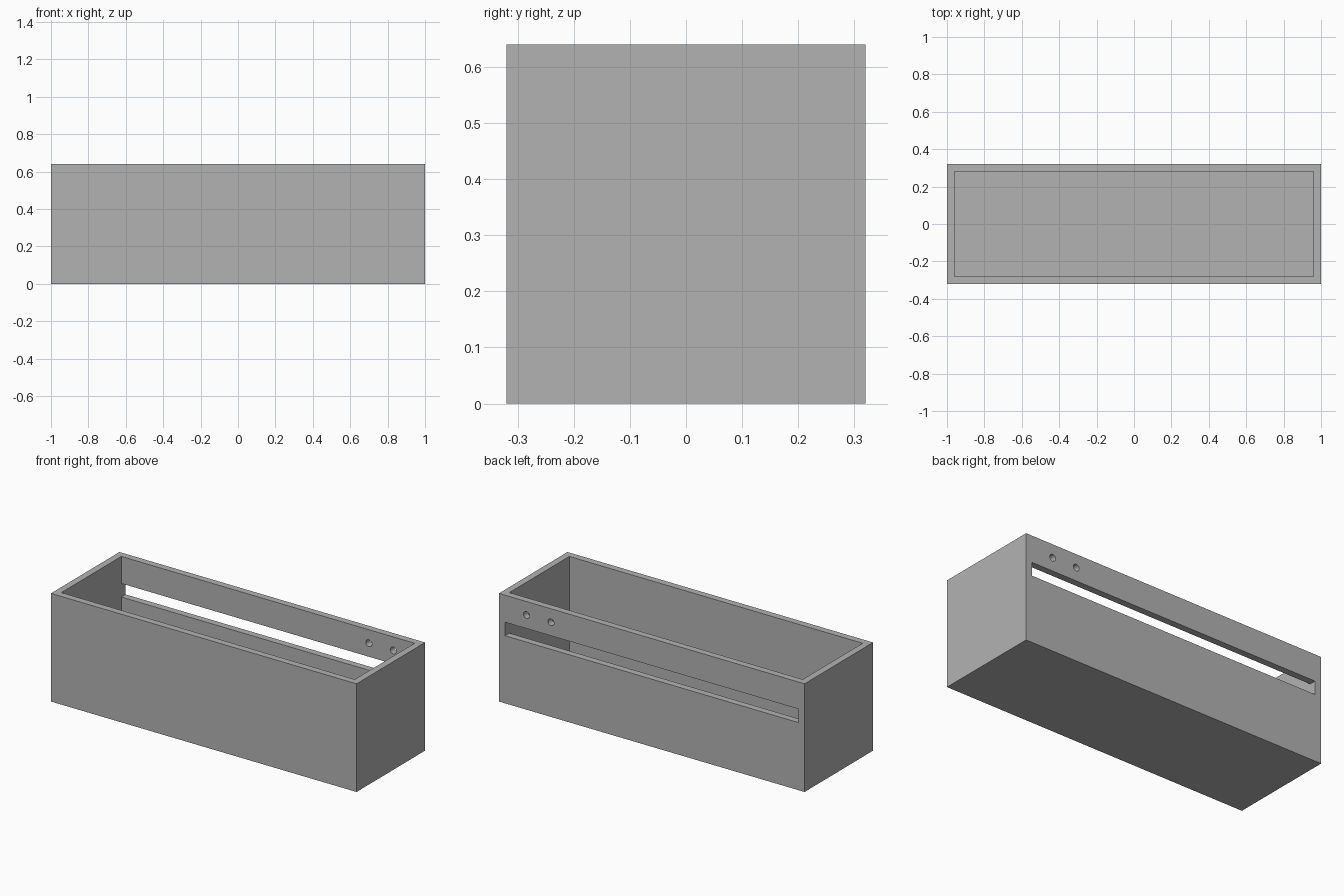
import bpy
import bmesh
from mathutils import Matrix, Vector

cube = bpy.data.objects.get("Cube")
if cube:
    bpy.data.objects.remove(cube, do_unlink=True)

LENGTH, DEPTH, HEIGHT, WALL = 2.0, 0.64, 0.64, 0.04

grey = bpy.data.materials.new("plain grey")
grey.use_nodes = True
colour = (0.45, 0.45, 0.45, 1)
grey.diffuse_color = colour
grey.node_tree.nodes["Principled BSDF"].inputs["Base Color"].default_value = colour


def make_object(name, bm):
    mesh = bpy.data.meshes.new(name)
    bm.to_mesh(mesh)
    bm.free()
    mesh.materials.append(grey)
    obj = bpy.data.objects.new(name, mesh)
    bpy.context.collection.objects.link(obj)
    return obj


def box(name, centre, size):
    bm = bmesh.new()
    bmesh.ops.create_cube(bm, size=1, matrix=Matrix.LocRotScale(
        Vector(centre), None, Vector(size)))
    return make_object(name, bm)


def rod(name, centre, radius, length):
    bm = bmesh.new()
    turn = Matrix.Rotation(1.5707963, 4, "X")
    bmesh.ops.create_cone(bm, cap_ends=True, segments=32, radius1=radius,
                          radius2=radius, depth=length,
                          matrix=Matrix.Translation(centre) @ turn)
    return make_object(name, bm)


# Solid block that becomes the open box
body = box("open_box", (0, 0, HEIGHT / 2), (LENGTH, DEPTH, HEIGHT))

# Cavity, long slot and two round holes in the back wall
back_y = (DEPTH - WALL) / 2
inner_length = LENGTH - 2 * WALL
cutters = [
    box("cavity_cutter", (0, 0, WALL + HEIGHT / 2),
        (inner_length, DEPTH - 2 * WALL, HEIGHT)),
    box("slot_cutter", (0, back_y, 0.44), (inner_length, 3 * WALL, 0.08)),
]
for x in (0.66, 0.82):
    cutters.append(rod("hole_cutter", (x, back_y, 0.56), 0.02, 3 * WALL))

for cutter in cutters:
    cut = body.modifiers.new(cutter.name, "BOOLEAN")
    cut.operation = "DIFFERENCE"
    cut.solver = "EXACT"
    cut.object = cutter

# Bake the cuts and discard the helpers
bpy.context.view_layer.update()
evaluated = body.evaluated_get(bpy.context.evaluated_depsgraph_get())
finished = bpy.data.meshes.new_from_object(evaluated)
body.modifiers.clear()
body.data = finished
for cutter in cutters:
    bpy.data.objects.remove(cutter, do_unlink=True)

# Smooth hole walls, crisp box edges
bpy.ops.object.select_all(action="DESELECT")
body.select_set(True)
bpy.context.view_layer.objects.active = body
bpy.ops.object.shade_smooth_by_angle()
